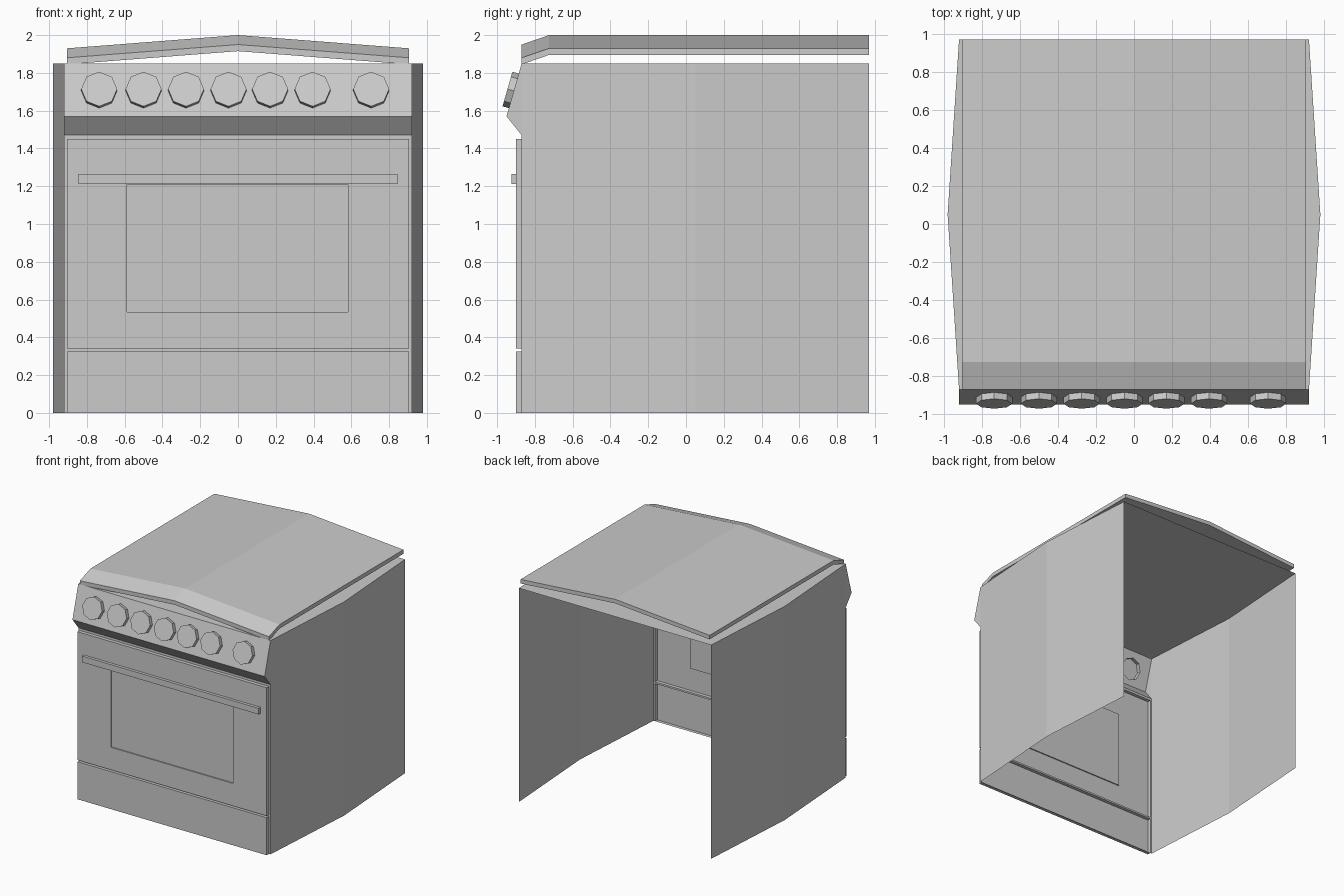
import bpy, bmesh, math
from mathutils import Vector

if "Cube" in bpy.data.objects:
    bpy.data.objects.remove(bpy.data.objects["Cube"])


def make(name, verts, faces):
    me = bpy.data.meshes.new(name)
    me.from_pydata(verts, [], faces)
    ob = bpy.data.objects.new(name, me)
    bpy.context.collection.objects.link(ob)
    return ob


def bridge(name, loops, cap_first=False):
    """Join successive loops with quads and cap the last one."""
    n = len(loops[0])
    verts = [v for loop in loops for v in loop]
    faces = []
    for k in range(len(loops) - 1):
        for i in range(n):
            j = (i + 1) % n
            faces.append((k*n + i, k*n + j, (k+1)*n + j, (k+1)*n + i))
    last = (len(loops) - 1) * n
    faces.append(tuple(range(last, last + n)))
    if cap_first:
        faces.append(tuple(reversed(range(n))))
    return make(name, verts, faces)


def rect(x0, x1, z0, z1, y):
    return [(x0, y, z0), (x1, y, z0), (x1, y, z1), (x0, y, z1)]


def quads(name, loops):
    return make(name, [v for q in loops for v in q],
                [tuple(range(4*i, 4*i + 4)) for i in range(len(loops))])


W, BULGE, MID = 0.92, 0.98, 0.05
FRONT, BACK, TOP = -0.87, 0.97, 1.85
LIP_Y, LIP_Z, CHIN = -0.95, 1.57, 1.47

# Bowed side panels with the small wing beside the controls
for s, side in ((1, "right"), (-1, "left")):
    pts = [(s*W, FRONT, 0), (s*BULGE, MID, 0), (s*W, BACK, 0),
           (s*W, BACK, TOP), (s*BULGE, MID, TOP), (s*W, FRONT, TOP),
           (s*W, LIP_Y, LIP_Z), (s*W, FRONT, CHIN)]
    faces = [(0, 1, 4, 5, 7), (1, 2, 3, 4), (7, 5, 6)]
    if s < 0:
        faces = [f[::-1] for f in faces]
    make(side + "_side_panel", pts, faces)

# Body top under the lid
make("body_top", [(-W, FRONT, TOP), (W, FRONT, TOP), (BULGE, MID, TOP),
                  (W, BACK, TOP), (-W, BACK, TOP), (-BULGE, MID, TOP)],
     [(0, 1, 2, 3, 4, 5)])

# Narrow front frame around the door and drawer
DX = 0.905
quads("front_frame", [rect(-W, -DX, 0, CHIN, FRONT), rect(DX, W, 0, CHIN, FRONT),
                      rect(-DX, DX, 0.325, 0.34, FRONT),
                      rect(-DX, DX, 1.45, CHIN, FRONT)])

# Drawer, oven door with recessed window, and handle
bridge("drawer", [rect(-DX, DX, 0, 0.325, FRONT), rect(-DX, DX, 0, 0.325, -0.90)])
bridge("oven_door", [rect(-DX, DX, 0.34, 1.45, FRONT), rect(-DX, DX, 0.34, 1.45, -0.90),
                     rect(-0.587, 0.583, 0.535, 1.21, -0.90),
                     rect(-0.587, 0.583, 0.535, 1.21, -0.89)])
bridge("door_handle", [rect(-0.845, 0.845, 1.212, 1.265, -0.90),
                       rect(-0.845, 0.845, 1.212, 1.265, -0.925)])

# Sloping underside of the control panel
quads("control_panel_underside", [[(-W, FRONT, CHIN), (W, FRONT, CHIN),
                                   (W, LIP_Y, LIP_Z), (-W, LIP_Y, LIP_Z)]])

# Hollow eight-sided knobs standing square to the tilted panel
up = Vector((0, FRONT - LIP_Y, TOP - LIP_Z)).normalized()
right = Vector((1, 0, 0))
out = right.cross(up) * -1
if out.y > 0:
    out = -out
slope = (FRONT - LIP_Y) / (TOP - LIP_Z)
rims = []
for i, x in enumerate((-0.735, -0.50, -0.275, -0.05, 0.17, 0.395, 0.705)):
    c = Vector((x, LIP_Y + slope * (1.705 - LIP_Z), 1.705))
    rim = [c + 0.095 * (right * math.cos(a) + up * math.sin(a))
           for a in (math.tau * k / 8 for k in range(8))]
    rims.append(rim)
    bridge("knob_%d" % (i + 1), [rim, [v + out * 0.035 for v in rim]])

# Control panel face, filled around the knob openings
bm = bmesh.new()
outline = [(-W, LIP_Y, LIP_Z), (W, LIP_Y, LIP_Z), (W, FRONT, TOP), (-W, FRONT, TOP)]
edges = []
for loop in [outline] + rims:
    vs = [bm.verts.new(v) for v in loop]
    edges += [bm.edges.new((vs[i - 1], vs[i])) for i in range(len(vs))]
bmesh.ops.triangle_fill(bm, use_beauty=True, edges=edges, normal=out)
bm.normal_update()
bmesh.ops.reverse_faces(bm, faces=[f for f in bm.faces if f.normal.dot(out) < 0])
bmesh.ops.dissolve_limit(bm, angle_limit=0.01, verts=bm.verts, edges=bm.edges)
panel = make("control_panel", [], [])
bm.to_mesh(panel.data)
bm.free()


# Peaked lid with a drooping front edge
def lid_section(y, ridge):
    edge, t = ridge - 0.07, 0.035
    return [(-DX, y, edge - t), (0, y, ridge - t), (DX, y, edge - t),
            (DX, y, edge), (0, y, ridge), (-DX, y, edge)]


bridge("lid", [lid_section(BACK, 2.0), lid_section(-0.725, 2.0),
               lid_section(FRONT, 1.95)], cap_first=True)
